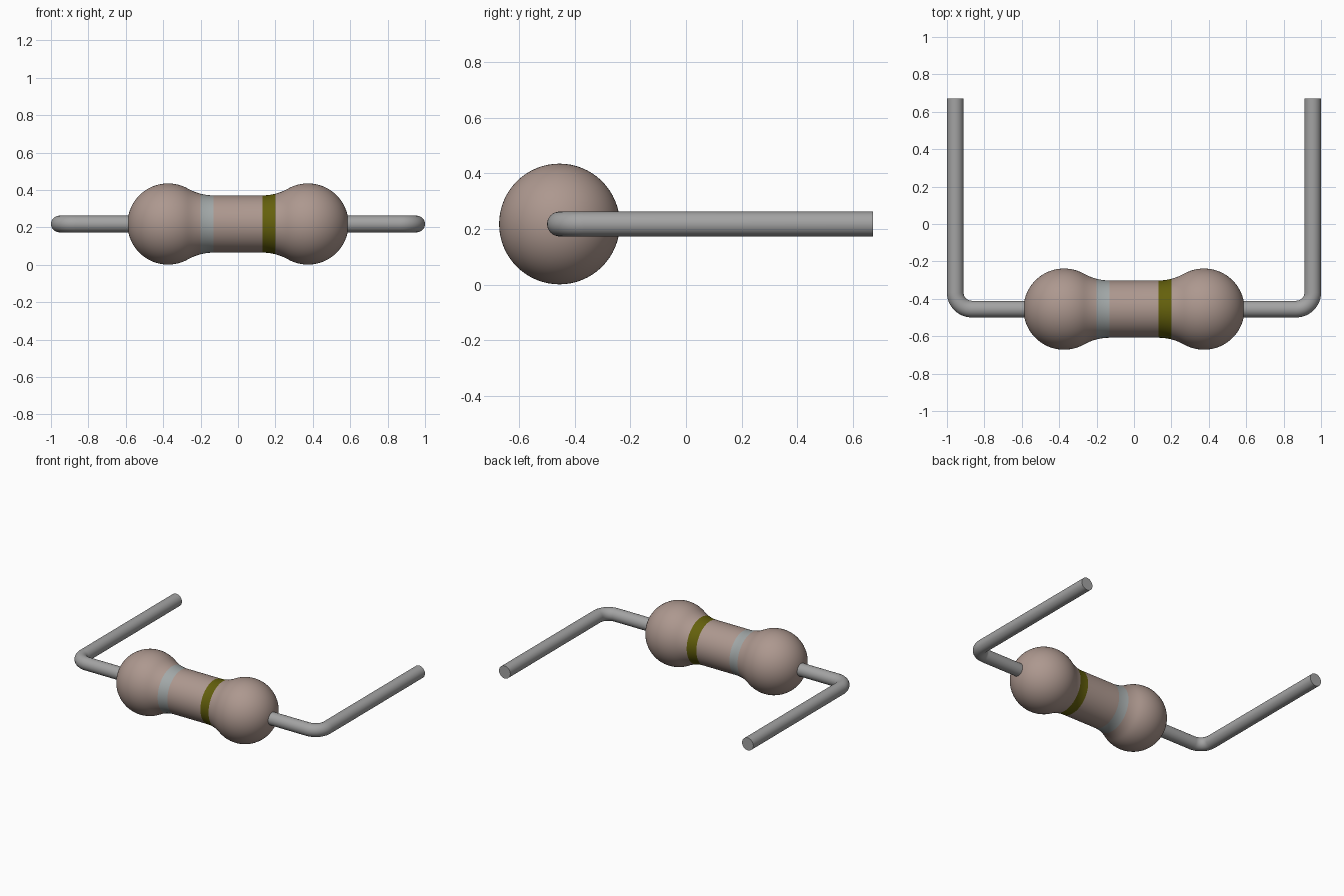
import bpy, bmesh, math

cube = bpy.data.objects.get("Cube")
if cube:
    bpy.data.objects.remove(cube, do_unlink=True)

AXIS_Y, AXIS_Z = -0.455, 0.218      # centre line of the body
BALL_X, BALL_R = 0.374, 0.217       # rounded ends
NECK_R, NECK_X = 0.153, 0.13        # straight middle
WIRE_R, WIRE_X, WIRE_END, BEND = 0.0445, 0.9555, 0.672, 0.088


def material(name, srgb, roughness):
    col = [((c / 255 + 0.055) / 1.055) ** 2.4 for c in srgb] + [1]
    m = bpy.data.materials.new(name)
    m.use_nodes = True
    m.diffuse_color = col
    bsdf = m.node_tree.nodes["Principled BSDF"]
    bsdf.inputs["Base Color"].default_value = col
    bsdf.inputs["Roughness"].default_value = roughness
    return m


body_mat = material("body beige", (173, 152, 143), 0.5)
silver_mat = material("silver band", (162, 168, 168), 0.5)
olive_mat = material("olive band", (100, 96, 12), 0.5)
wire_mat = material("wire grey", (163, 163, 163), 0.4)


def skin(name, rings, mats, pick=lambda c: 0):
    """Join rings of points into a closed, smooth tube with capped ends."""
    bm = bmesh.new()
    loops = [[bm.verts.new(p) for p in ring] for ring in rings]
    n = len(loops[0])
    for a, b in zip(loops, loops[1:]):
        for i in range(n):
            j = (i + 1) % n
            bm.faces.new((a[i], a[j], b[j], b[i]))
    bm.faces.new(loops[0])
    bm.faces.new(loops[-1])
    bmesh.ops.recalc_face_normals(bm, faces=bm.faces[:])
    for f in bm.faces:
        f.material_index = pick(f.calc_center_median())
    mesh = bpy.data.meshes.new(name)
    bm.to_mesh(mesh)
    bm.free()
    for m in mats:
        mesh.materials.append(m)
    ob = bpy.data.objects.new(name, mesh)
    bpy.context.collection.objects.link(ob)
    bpy.ops.object.select_all(action="DESELECT")
    ob.select_set(True)
    bpy.context.view_layer.objects.active = ob
    bpy.ops.object.shade_smooth_by_angle(angle=math.radians(35))
    return ob


# Body profile: neck, concave fillet tangent to the ball, then the ball
gap = BALL_X - NECK_X
fillet = (gap**2 + NECK_R**2 - BALL_R**2) / (2 * (BALL_R - NECK_R))
turn = math.asin(gap / (fillet + BALL_R))
BAND_OUT = 0.2
split = math.asin((BAND_OUT - NECK_X) / fillet)   # edge of the colour band
angles = [split * i / 5 for i in range(6)]
angles += [split + (turn - split) * i / 5 for i in range(1, 6)]
half = [(NECK_X + fillet * math.sin(a),
         NECK_R + fillet * (1 - math.cos(a))) for a in angles]
start, stop = math.pi / 2 + turn, 0.06
for i in range(1, 29):
    a = start + (stop - start) * i / 28
    half.append((BALL_X + BALL_R * math.cos(a), BALL_R * math.sin(a)))
profile = [(-x, r) for x, r in reversed(half)] + half


def band(c):
    if NECK_X < abs(c.x) < BAND_OUT:
        return 2 if c.x > 0 else 1
    return 0


SIDES = 64
rings = [[(x, AXIS_Y + r * math.cos(t), AXIS_Z + r * math.sin(t))
          for t in (2 * math.pi * k / SIDES for k in range(SIDES))]
         for x, r in profile]
skin("resistor_body", rings, [body_mat, silver_mat, olive_mat], band)

# Bent wire leads: straight out of the body, round the corner, then back
for side, name in ((1, "left_lead"), (-1, "right_lead")):
    path = [(0.5, AXIS_Y, 0)]
    for i in range(13):
        a = math.pi / 2 * i / 12
        path.append((WIRE_X - BEND + BEND * math.sin(a),
                     AXIS_Y + BEND - BEND * math.cos(a), a))
    path.append((WIRE_X, WIRE_END, math.pi / 2))
    rings = []
    for x, y, a in path:
        ring = []
        for k in range(32):
            t = 2 * math.pi * k / 32
            w = WIRE_R * math.cos(t)
            ring.append((side * (x + w * math.sin(a)), y - w * math.cos(a),
                         AXIS_Z + WIRE_R * math.sin(t)))
        rings.append(ring)
    skin(name, rings, [wire_mat])
